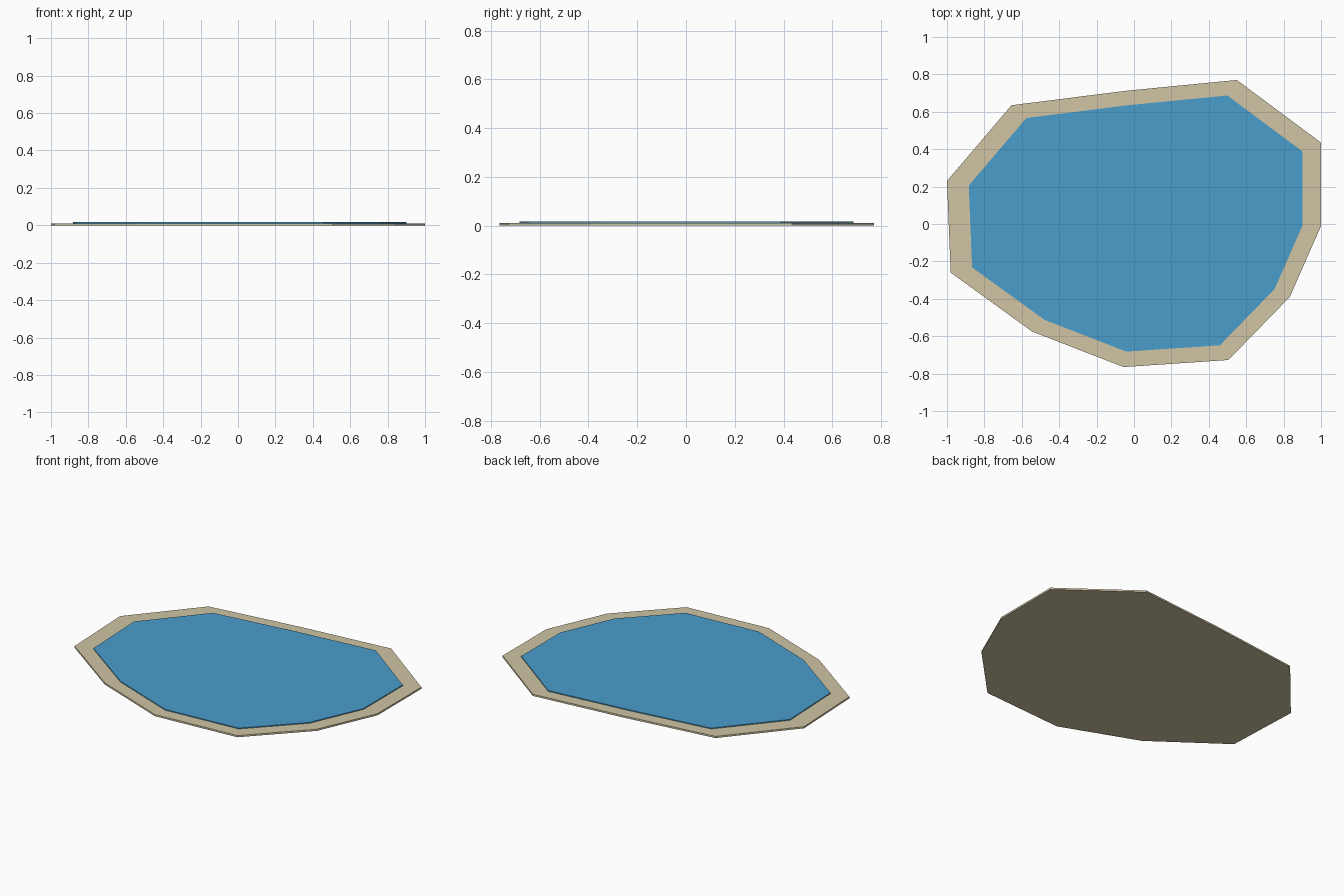
import bpy, bmesh

if "Cube" in bpy.data.objects:
    bpy.data.objects.remove(bpy.data.objects["Cube"])

# Shoreline outline, counter-clockwise seen from above
SHORE = [(1.0, -0.01), (1.0, 0.435), (0.55, 0.77), (-0.045, 0.712),
         (-0.655, 0.635), (-1.0, 0.23), (-0.98, -0.26), (-0.545, -0.575),
         (-0.055, -0.765), (0.505, -0.727), (0.833, -0.39)]


def slab(name, outline, z0, z1, color):
    """Flat-shaded prism from an outline, between two heights."""
    bm = bmesh.new()
    face = bm.faces.new([bm.verts.new((x, y, z0)) for x, y in outline])
    ext = bmesh.ops.extrude_face_region(bm, geom=[face], use_keep_orig=True)
    top = [v for v in ext["geom"] if isinstance(v, bmesh.types.BMVert)]
    bmesh.ops.translate(bm, verts=top, vec=(0, 0, z1 - z0))
    bmesh.ops.recalc_face_normals(bm, faces=bm.faces)
    mesh = bpy.data.meshes.new(name)
    bm.to_mesh(mesh)
    bm.free()
    mat = bpy.data.materials.new(name + "_color")
    mat.diffuse_color = color
    mat.use_nodes = True
    mat.node_tree.nodes["Principled BSDF"].inputs["Base Color"].default_value = mat.diffuse_color
    mesh.materials.append(mat)
    obj = bpy.data.objects.new(name, mesh)
    bpy.context.collection.objects.link(obj)
    return obj


# Sandy bank
slab("sand_bank", SHORE, 0.0, 0.011, (0.63, 0.56, 0.37, 1))

# Water: the same outline drawn in, slightly raised
water = [(x * 0.892 + 0.0085, y * 0.892) for x, y in SHORE]
slab("pond_water", water, 0.006, 0.017, (0.07, 0.34, 0.60, 1))
